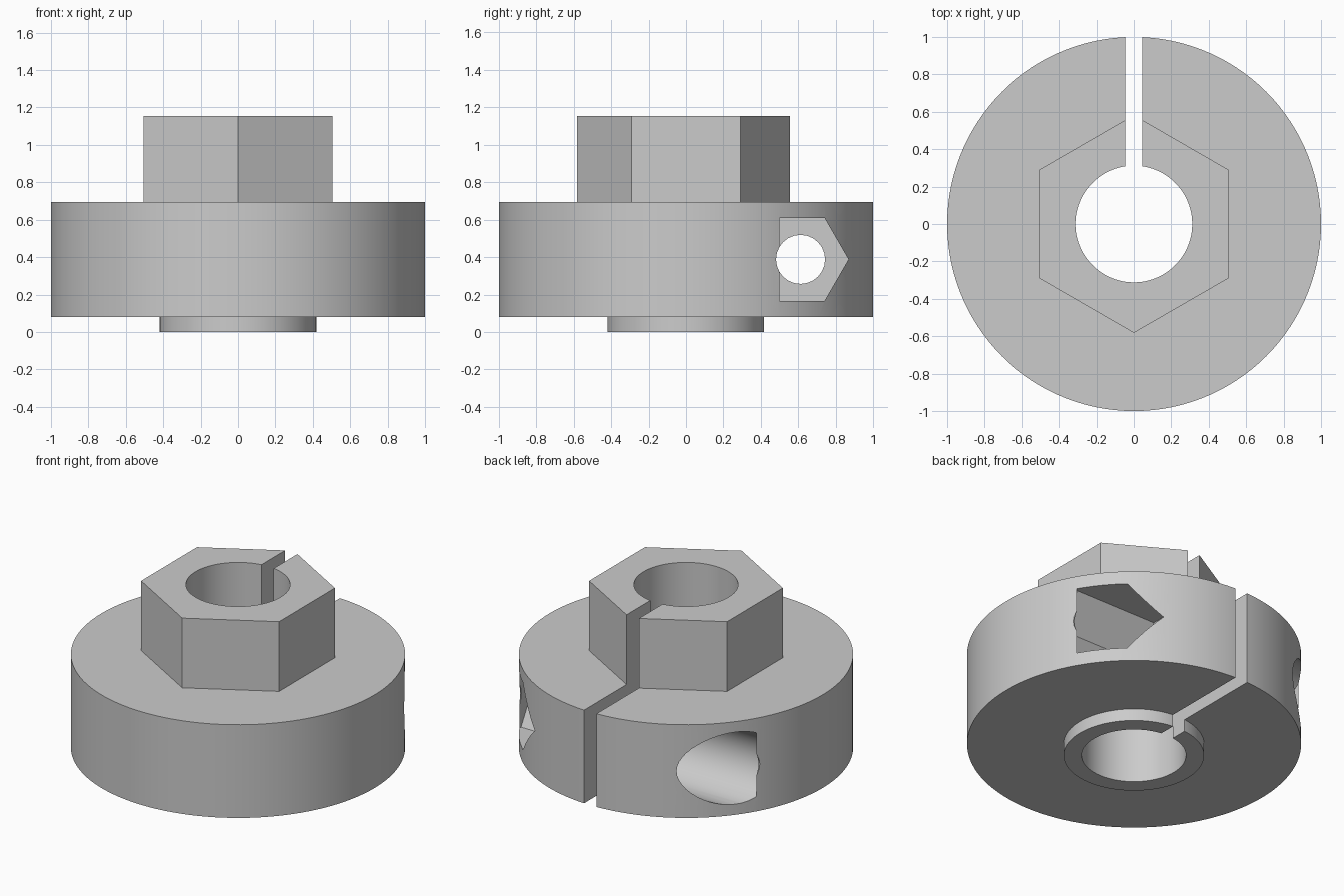
import bpy
from math import pi, radians

default = bpy.data.objects.get("Cube")
if default:
    bpy.data.objects.remove(default, do_unlink=True)

grey = bpy.data.materials.new("plain_grey")
grey.use_nodes = True
colour = (0.6, 0.6, 0.6, 1)
grey.diffuse_color = colour
grey.node_tree.nodes["Principled BSDF"].inputs["Base Color"].default_value = colour


def prism(name, sides, radius, low, high, turn=0.0):
    """Upright prism between two heights."""
    bpy.ops.mesh.primitive_cylinder_add(
        vertices=sides, radius=radius, depth=high - low,
        location=(0, 0, (low + high) / 2), rotation=(0, 0, turn))
    ob = bpy.context.object
    ob.name = name
    ob.data.materials.append(grey)
    return ob


def cross_prism(name, sides, radius, x0, x1, turn=0.0):
    """Prism lying along x on the clamp bolt axis."""
    ob = prism(name, sides, radius, x0, x1, 0)
    ob.rotation_euler = (turn, pi / 2, 0)
    ob.location = ((x0 + x1) / 2, BOLT_Y, BOLT_Z)
    return ob


def combine(target, tool, operation):
    """Apply a boolean and discard the tool."""
    tool.hide_render = True
    mod = target.modifiers.new(operation.lower(), "BOOLEAN")
    mod.operation, mod.solver, mod.object = operation, "EXACT", tool
    bpy.context.view_layer.objects.active = target
    bpy.ops.object.modifier_apply(modifier=mod.name)
    bpy.data.objects.remove(tool, do_unlink=True)


BOLT_Y, BOLT_Z = 0.612, 0.388
POCKET_IN, POCKET_OUT = 0.25, 0.866

# Solid: round clamp body, hexagonal neck above, shallow boss below
hub = prism("clamp_hub", 120, 1.0, 0.08, 0.695)
combine(hub, prism("hex_neck", 6, 0.582, 0.4, 1.155), "UNION")
combine(hub, prism("lower_boss", 96, 0.42, 0.0, 0.3), "UNION")

# Shaft bore
combine(hub, prism("shaft_bore", 96, 0.312, -0.2, 1.4), "DIFFERENCE")

# Clamp bolt hole, nut pocket on one side, bolt head pocket on the other
combine(hub, cross_prism("bolt_hole", 24, 0.131, -1.2, 1.2), "DIFFERENCE")
combine(hub, cross_prism("nut_pocket", 6, 0.256, POCKET_IN, POCKET_OUT),
        "DIFFERENCE")
combine(hub, cross_prism("head_pocket", 48, 0.238, -POCKET_OUT, -POCKET_IN),
        "DIFFERENCE")

# Clamping slot from the bore out to the back rim
bpy.ops.mesh.primitive_cube_add(size=1, location=(0, 0.65, 0.6))
slot = bpy.context.object
slot.scale = (0.09, 1.3, 2)
combine(hub, slot, "DIFFERENCE")

bpy.ops.object.select_all(action="DESELECT")
hub.select_set(True)
bpy.context.view_layer.objects.active = hub
bpy.ops.object.shade_smooth_by_angle(angle=radians(25))
